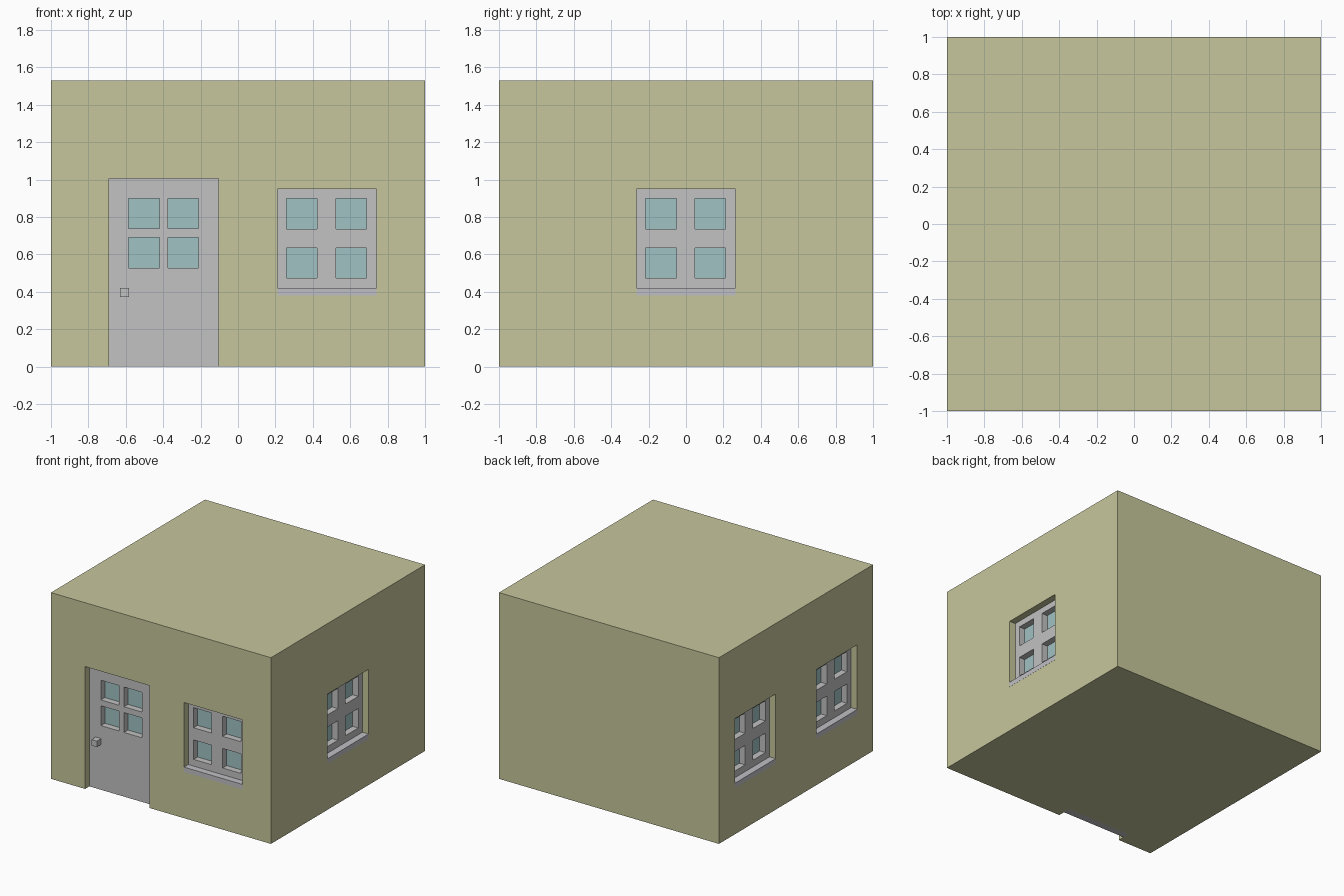
import bpy, bmesh, math
from mathutils import Matrix

if "Cube" in bpy.data.objects:
    bpy.data.objects.remove(bpy.data.objects["Cube"], do_unlink=True)


def material(name, rgb):
    m = bpy.data.materials.new(name)
    m.use_nodes = True
    m.diffuse_color = (*rgb, 1)
    bsdf = m.node_tree.nodes["Principled BSDF"]
    bsdf.inputs["Base Color"].default_value = (*rgb, 1)
    bsdf.inputs["Roughness"].default_value = 0.8
    return m


WALL = material("olive_wall", (0.565, 0.565, 0.335))
FRAME = material("light_grey_frame", (0.54, 0.54, 0.545))
SILL = material("pale_lavender_sill", (0.53, 0.53, 0.56))
GLASS = material("blue_green_glass", (0.355, 0.54, 0.55))

HEIGHT = 1.53
RECESS = 0.055      # wall surface to frame surface
POCKET = 0.115      # wall surface to the back of the opening


def make_object(name, bm, mat, angle=0):
    """Turn a bmesh made for the front wall into an object on the wall at angle."""
    bmesh.ops.recalc_face_normals(bm, faces=bm.faces)
    bm.transform(Matrix.Rotation(angle, 4, 'Z'))
    mesh = bpy.data.meshes.new(name)
    bm.to_mesh(mesh)
    bm.free()
    mesh.materials.append(mat)
    ob = bpy.data.objects.new(name, mesh)
    bpy.context.collection.objects.link(ob)
    return ob


def add_box(bm, u, z, d):
    """Box on the front wall: u across, z up, d depth behind the wall surface."""
    size = (u[1] - u[0], d[1] - d[0], z[1] - z[0])
    centre = (sum(u) / 2, -1 + sum(d) / 2, sum(z) / 2)
    mat = Matrix.Translation(centre) @ Matrix.Diagonal((*size, 1))
    bmesh.ops.create_cube(bm, size=1, matrix=mat)


def box(name, u, z, d, mat, angle=0):
    bm = bmesh.new()
    add_box(bm, u, z, d)
    return make_object(name, bm, mat, angle)


def pierced_panel(name, us, zs, angle):
    """Slab whose odd cells in both directions are left open."""
    bm = bmesh.new()
    grid = [[bm.verts.new((u, -1 + RECESS, z)) for z in zs] for u in us]
    for i in range(len(us) - 1):
        for j in range(len(zs) - 1):
            if not (i % 2 and j % 2):
                bm.faces.new((grid[i][j], grid[i + 1][j],
                              grid[i + 1][j + 1], grid[i][j + 1]))
    ext = bmesh.ops.extrude_face_region(bm, geom=bm.faces[:], use_keep_orig=True)
    moved = [g for g in ext["geom"] if isinstance(g, bmesh.types.BMVert)]
    bmesh.ops.translate(bm, verts=moved, vec=(0, POCKET - RECESS, 0))
    return make_object(name, bm, FRAME, angle)


def panes(name, us, zs, angle):
    """Thin glass in each open cell of a panel."""
    bm = bmesh.new()
    for i in range(1, len(us) - 1, 2):
        for j in range(1, len(zs) - 1, 2):
            add_box(bm, us[i:i + 2], zs[j:j + 2], (POCKET - 0.008, POCKET))
    return make_object(name, bm, GLASS, angle)


def cut(body, u, z, angle):
    """Sink an opening into the walls."""
    cutter = box("opening_cutter", u, z, (-0.1, POCKET), WALL, angle)
    cutter.hide_render = True
    mod = body.modifiers.new("opening", 'BOOLEAN')
    mod.operation = 'DIFFERENCE'
    mod.solver = 'EXACT'
    mod.object = cutter
    bpy.context.view_layer.objects.active = body
    bpy.ops.object.modifier_apply(modifier=mod.name)
    bpy.data.objects.remove(cutter, do_unlink=True)


# Solid block of walls, roof and floor
walls = box("walls", (-1, 1), (0, HEIGHT), (0, 2), WALL)

# Windows: name, centre across the wall, wall angle
RIGHT, LEFT = math.radians(90), math.radians(-90)
windows = [("front_window", 0.475, 0),
           ("side_window", 0.0, RIGHT),
           ("far_side_window_a", -0.53, LEFT),
           ("far_side_window_b", 0.53, LEFT)]
WINDOW_Z = [0.42, 0.475, 0.635, 0.735, 0.9, 0.95]
for name, c, angle in windows:
    us = [c + o for o in (-0.265, -0.217, -0.052, 0.048, 0.212, 0.265)]
    cut(walls, (us[0], us[-1]), (0.38, WINDOW_Z[-1]), angle)
    pierced_panel(name + "_frame", us, WINDOW_Z, angle)
    panes(name + "_glass", us, WINDOW_Z, angle)
    box(name + "_sill", (us[0], us[-1]), (0.38, 0.42), (-0.001, POCKET), SILL, angle)

# Door with four small panes and a square knob
DOOR_U = [-0.69, -0.585, -0.42, -0.375, -0.212, -0.105]
DOOR_Z = [0, 0.527, 0.69, 0.738, 0.9, 1.005]
cut(walls, (DOOR_U[0], DOOR_U[-1]), (-0.1, DOOR_Z[-1]), 0)
pierced_panel("door", DOOR_U, DOOR_Z, 0)
panes("door_glass", DOOR_U, DOOR_Z, 0)
box("door_knob", (-0.632, -0.583), (0.372, 0.421), (0.0, RECESS + 0.01), FRAME)
